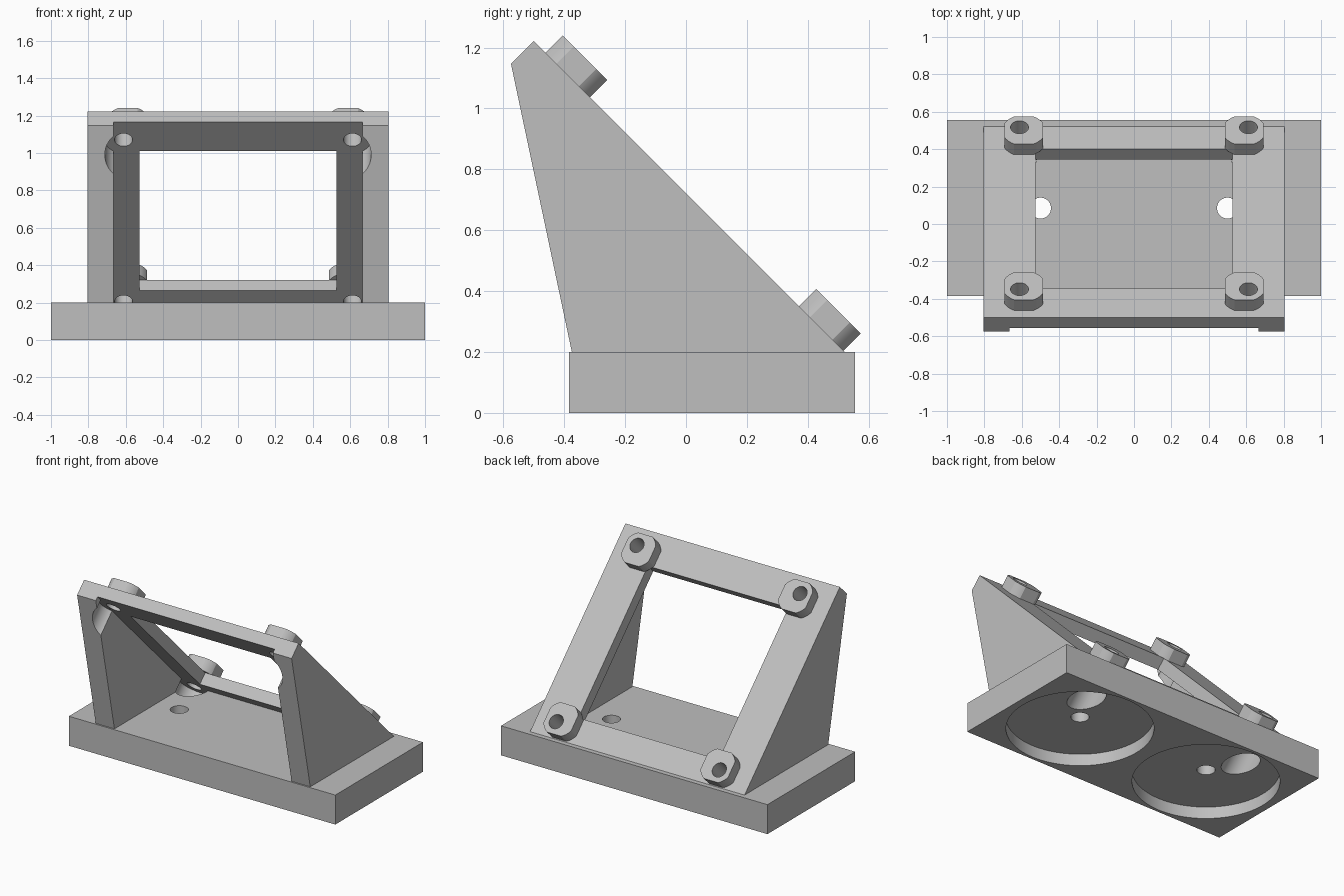
import bpy
import bmesh
import math
from mathutils import Matrix

if "Cube" in bpy.data.objects:
    bpy.data.objects.remove(bpy.data.objects["Cube"], do_unlink=True)

grey = bpy.data.materials.new("plain_grey")
grey.use_nodes = True
grey.diffuse_color = (0.52, 0.52, 0.52, 1)
grey.node_tree.nodes["Principled BSDF"].inputs["Base Color"].default_value = grey.diffuse_color

# Frame of the 45 degree mounting plane: local y runs down the slope, local z out of it
SLOPE = Matrix.Translation((0, 0.028, 0.694)) @ Matrix.Rotation(math.radians(-45), 4, 'X')
PLATE = 0.08
HOLE, BOSS, OPENING = 0.612, 0.589, 0.527
CORNERS = [(sx, sy) for sx in (-1, 1) for sy in (-1, 1)]


def make(name, bm, matrix=None):
    bmesh.ops.recalc_face_normals(bm, faces=bm.faces)
    if matrix:
        bm.transform(matrix)
    mesh = bpy.data.meshes.new(name)
    bm.to_mesh(mesh)
    bm.free()
    mesh.materials.append(grey)
    obj = bpy.data.objects.new(name, mesh)
    bpy.context.collection.objects.link(obj)
    return obj


def box(name, x, y, z, matrix=None):
    bm = bmesh.new()
    bmesh.ops.create_cube(bm, size=1)
    for v in bm.verts:
        v.co = [r[0] + (c + 0.5) * (r[1] - r[0]) for c, r in zip(v.co, (x, y, z))]
    return make(name, bm, matrix)


def cylinder(name, x, y, radius, z0, z1, matrix=None, sides=64):
    bm = bmesh.new()
    bmesh.ops.create_cone(bm, cap_ends=True, segments=sides, radius1=radius, radius2=radius,
                          depth=z1 - z0, matrix=Matrix.Translation((x, y, (z0 + z1) / 2)))
    return make(name, bm, matrix)


def side_prism(name, profile, half_width):
    bm = bmesh.new()
    face = bm.faces.new([bm.verts.new((-half_width, y, z)) for y, z in profile])
    moved = bmesh.ops.extrude_face_region(bm, geom=[face])["geom"]
    bmesh.ops.translate(bm, vec=(2 * half_width, 0, 0),
                        verts=[v for v in moved if isinstance(v, bmesh.types.BMVert)])
    return make(name, bm)


def boolean(obj, cutters, operation='DIFFERENCE'):
    for cutter in cutters:
        mod = obj.modifiers.new("cut", 'BOOLEAN')
        mod.operation, mod.solver, mod.object = operation, 'EXACT', cutter
    bpy.context.view_layer.update()
    graph = bpy.context.evaluated_depsgraph_get()
    mesh = bpy.data.meshes.new_from_object(obj.evaluated_get(graph))
    obj.modifiers.clear()
    obj.data = mesh


# Cutters shared by several parts
bolt_holes = [cylinder("bolt_hole", sx * HOLE, sy * HOLE, 0.048, -PLATE - 0.02, 0.2, SLOPE)
              for sx, sy in CORNERS]
clearances = [cylinder("bolt_clearance", sx * HOLE, sy * HOLE, 0.1, -0.36, -PLATE, SLOPE)
              for sx, sy in CORNERS]
pockets = [cylinder("round_pocket", x, 0.085, 0.45, -0.1, 0.08, sides=96) for x in (-0.5, 0.5)]
screw_holes = [cylinder("screw_hole", x, 0.085, 0.056, -0.1, 0.3) for x in (-0.5, 0.5)]
window = box("window_cutter", (-OPENING, OPENING), (-OPENING, OPENING), (-0.3, 0.2), SLOPE)
cavity = side_prism("cavity_cutter", [(0.609, 0), (-0.9, 0), (-0.9, 1.509)], 0.665)

# Base plate with two round pockets underneath
base = box("base_plate", (-1, 1), (-0.385, 0.555), (0, 0.2))
boolean(base, pockets + screw_holes + clearances + bolt_holes)

# Sloped frame with its two side walls
frame = side_prism("sloped_frame", [(-0.375, 0.2), (-0.575, 1.147), (-0.5, 1.222), (0.522, 0.2)], 0.805)
boolean(frame, [cavity, window] + clearances + bolt_holes)

# Bosses: discs trimmed to four flats, drilled off centre
parts = [base, frame]
for sx, sy in CORNERS:
    cx, cy, h = sx * BOSS, sy * BOSS, 0.1035
    boss = cylinder(("upper" if sy < 0 else "lower") + ("_left" if sx > 0 else "_right") + "_boss",
                    cx, cy, 0.116, 0, 0.08, SLOPE, 96)
    trim = box("boss_trim", (cx - h, cx + h), (cy - h, cy + h), (-0.1, 0.2), SLOPE)
    boolean(boss, [trim], 'INTERSECT')
    boolean(boss, bolt_holes)
    bpy.data.objects.remove(trim, do_unlink=True)
    parts.append(boss)

for cutter in bolt_holes + clearances + pockets + screw_holes + [window, cavity]:
    bpy.data.objects.remove(cutter, do_unlink=True)

# Smooth the round walls, keep the machined edges sharp
for obj in parts:
    obj.select_set(True)
bpy.context.view_layer.objects.active = base
bpy.ops.object.shade_smooth_by_angle(angle=math.radians(20))
